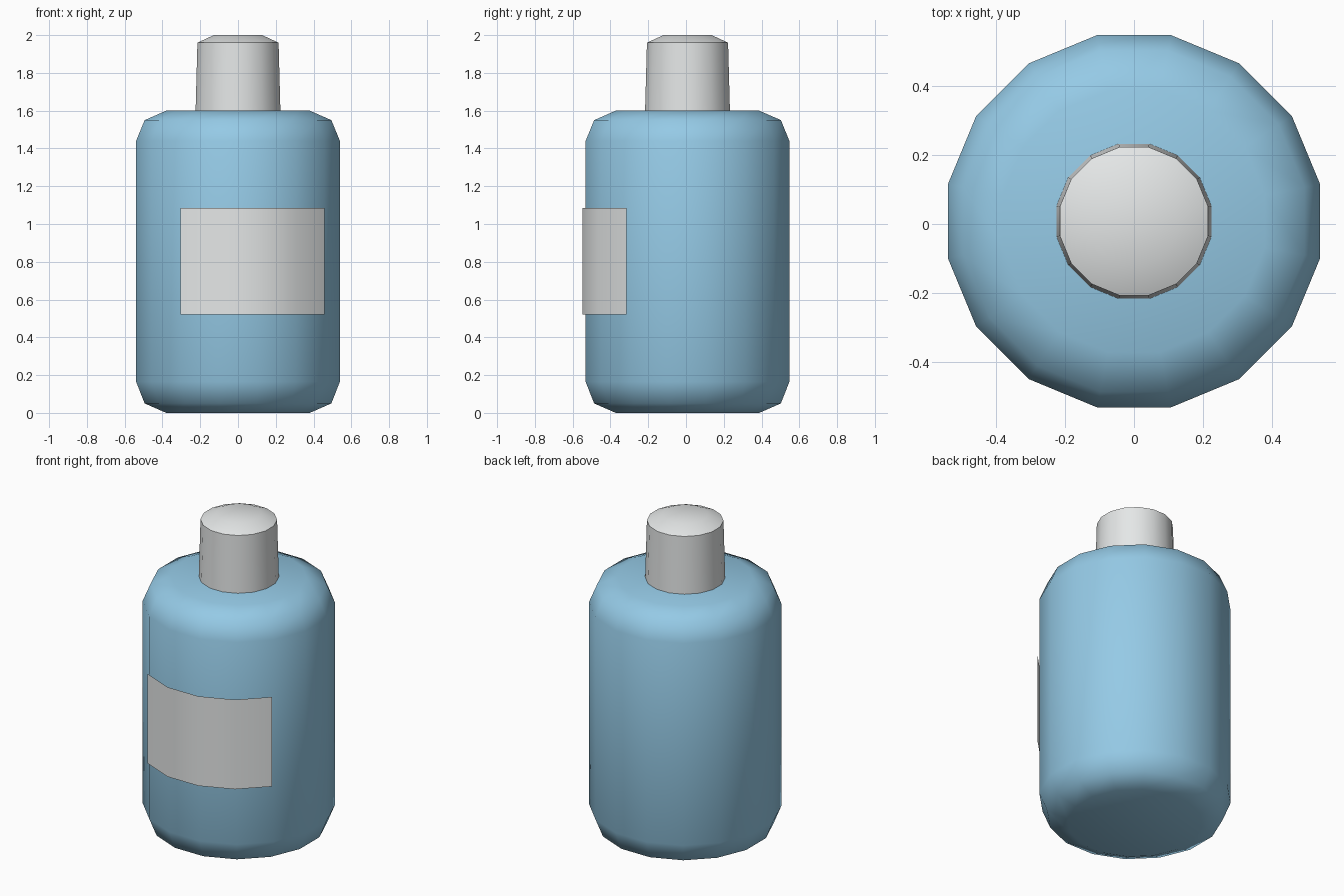
import bpy, bmesh, math

if "Cube" in bpy.data.objects:
    bpy.data.objects.remove(bpy.data.objects["Cube"])

SIDES = 16
CY = 0.008          # bottle axis sits slightly behind centre
STEP = 2 * math.pi / SIDES


def material(name, rgb):
    m = bpy.data.materials.new(name)
    m.diffuse_color = (*rgb, 1)
    m.use_nodes = True
    m.node_tree.nodes["Principled BSDF"].inputs["Base Color"].default_value = m.diffuse_color
    return m


def finish(name, bm, mat, closed=True):
    if closed:
        bmesh.ops.recalc_face_normals(bm, faces=bm.faces)
    me = bpy.data.meshes.new(name)
    bm.to_mesh(me)
    bm.free()
    ob = bpy.data.objects.new(name, me)
    bpy.context.collection.objects.link(ob)
    me.materials.append(mat)
    bpy.ops.object.select_all(action='DESELECT')
    ob.select_set(True)
    bpy.context.view_layer.objects.active = ob
    bpy.ops.object.shade_smooth_by_angle(angle=math.radians(50))
    return ob


def point(r, i, z, dy=0.0):
    a = (i + 0.5) * STEP
    return (r * math.cos(a), CY + dy + r * math.sin(a), z)


def lathe(name, profile, mat):
    bm = bmesh.new()
    rings = [[bm.verts.new(point(r, i, z)) for i in range(SIDES)] for r, z in profile]
    for a, b in zip(rings, rings[1:]):
        for i in range(SIDES):
            j = (i + 1) % SIDES
            bm.faces.new((a[i], a[j], b[j], b[i]))
    bm.faces.new(rings[0][::-1])
    bm.faces.new(rings[-1])
    return finish(name, bm, mat)


blue = material("light blue", (0.30, 0.59, 0.79))
grey = material("light grey", (0.78, 0.80, 0.80))

# Bottle body with rounded shoulders and base
lathe("bottle_body", [(0.387, 0), (0.504, 0.05), (0.55, 0.165),
                      (0.55, 1.44), (0.504, 1.55), (0.387, 1.6)], blue)

# Tapered cap with a shallow bevelled top
lathe("cap", [(0.229, 1.6), (0.219, 1.96), (0.13, 2.0)], grey)

# Label: four body facets shifted forward as a thin sheet
bm = bmesh.new()
cols = [[bm.verts.new(point(0.55, i, z, -0.017)) for z in (0.52, 1.085)]
        for i in range(10, 15)]
for a, b in zip(cols, cols[1:]):
    bm.faces.new((a[0], b[0], b[1], a[1]))
finish("label", bm, grey, closed=False)
